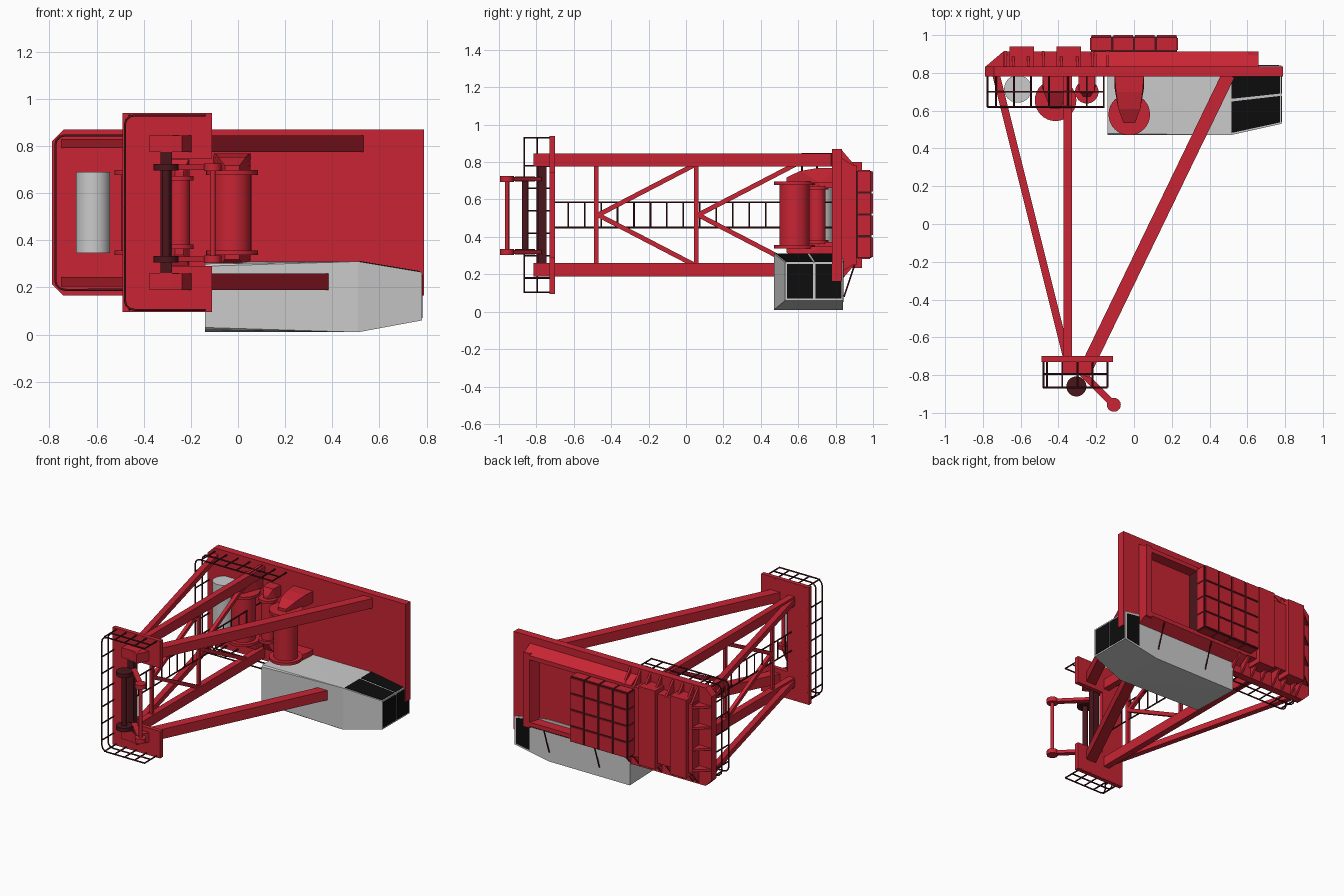
import bpy, bmesh, math
from mathutils import Vector

if "Cube" in bpy.data.objects:
    bpy.data.objects.remove(bpy.data.objects["Cube"])


def material(name, rgb):
    m = bpy.data.materials.new(name)
    m.diffuse_color = (*rgb, 1)
    m.use_nodes = True
    m.node_tree.nodes["Principled BSDF"].inputs["Base Color"].default_value = m.diffuse_color
    return m


RED = material("red_paint", (0.58, 0.018, 0.034))
DARK = material("dark_red", (0.07, 0.008, 0.012))
BLACK = material("black", (0.004, 0.004, 0.004))
MID = 0.5175  # mirror height of the frame


def finish(name, bm, mat):
    bmesh.ops.recalc_face_normals(bm, faces=bm.faces[:])
    me = bpy.data.meshes.new(name)
    bm.to_mesh(me)
    bm.free()
    ob = bpy.data.objects.new(name, me)
    bpy.context.collection.objects.link(ob)
    if mat:
        me.materials.append(mat)
    return ob


def hull(name, pts, mat=RED):
    bm = bmesh.new()
    for p in pts:
        bm.verts.new(p)
    bmesh.ops.convex_hull(bm, input=bm.verts[:])
    bmesh.ops.dissolve_limit(bm, angle_limit=0.01, verts=bm.verts[:], edges=bm.edges[:])
    return finish(name, bm, mat)


def box(name, x0, x1, y0, y1, z0, z1, mat=RED):
    return hull(name, [(x, y, z) for x in (x0, x1) for y in (y0, y1) for z in (z0, z1)], mat)


def prism(name, pts, axis, a, b, mat=RED):
    place = {'x': lambda u, v, d: (d, u, v), 'y': lambda u, v, d: (u, d, v),
             'z': lambda u, v, d: (u, v, d)}[axis]
    bm = bmesh.new()
    lo = [bm.verts.new(place(u, v, a)) for u, v in pts]
    hi = [bm.verts.new(place(u, v, b)) for u, v in pts]
    bm.faces.new(lo)
    bm.faces.new(hi)
    n = len(pts)
    for i in range(n):
        bm.faces.new((lo[i], lo[(i + 1) % n], hi[(i + 1) % n], hi[i]))
    return finish(name, bm, mat)


def beam(name, p, q, w, h, mat=RED):
    p, q = Vector(p), Vector(q)
    d = (q - p).normalized()
    side = d.cross(Vector((0, 0, 1)))
    side = side.normalized() if side.length > 0.01 else Vector((1, 0, 0))
    up = side.cross(d)
    return hull(name, [e + side * s * w / 2 + up * t * h / 2
                       for e in (p, q) for s in (-1, 1) for t in (-1, 1)], mat)


def cyl(name, x, y, z0, z1, r, mat=RED, n=32):
    bpy.ops.mesh.primitive_cylinder_add(vertices=n, radius=r, depth=z1 - z0,
                                        location=(x, y, (z0 + z1) / 2))
    ob = bpy.context.object
    ob.name = name
    bpy.ops.object.shade_smooth_by_angle(angle=math.radians(35))
    if mat:
        ob.data.materials.append(mat)
    return ob


def tube(name, paths, r, mat=DARK):
    cu = bpy.data.curves.new(name, 'CURVE')
    cu.dimensions = '3D'
    cu.bevel_depth = r
    cu.bevel_resolution = 1
    cu.use_fill_caps = True
    for path in paths:
        s = cu.splines.new('POLY')
        s.points.add(len(path) - 1)
        for pt, co in zip(s.points, path):
            pt.co = (*co, 1)
    cu.materials.append(mat)
    ob = bpy.data.objects.new(name, cu)
    bpy.context.collection.objects.link(ob)


def railing(name, x0, x1, z0, z1, ys, yplate, xposts, zposts):
    # C-shaped rails with rounded corners, plus posts back to the plate
    r = 0.04
    arc = [(math.sin(a) * r, math.cos(a) * r) for a in (0, math.pi / 6, math.pi / 3, math.pi / 2)]
    loop = [(x1, z1)] + [(x0 + r - s, z1 - r + c) for s, c in arc]
    loop += [(x0 + r - s, z0 + r - c) for s, c in reversed(arc)] + [(x1, z0)]
    paths = [[(x, y, z) for x, z in loop] for y in ys]
    paths += [[(x, ys[0], z), (x, yplate, z)] for x in xposts for z in (z0, z1)]
    paths += [[(x0, ys[0], z), (x0, yplate, z)] for z in zposts]
    tube(name, paths, 0.005)


# rear plate with chamfered left corners
prism("rear_plate", [(0.79, 0.165), (0.79, 0.87), (-0.74, 0.87), (-0.79, 0.82),
                     (-0.79, 0.215), (-0.74, 0.165)], 'y', 0.78, 0.835)
# front plate, open on its right side
prism("front_plate", [(-0.49, 0.095), (-0.11, 0.095), (-0.11, 0.29), (-0.32, 0.29),
                      (-0.32, 0.745), (-0.11, 0.745), (-0.11, 0.94), (-0.49, 0.94)],
      'y', -0.73, -0.70)

# long chords, top and bottom
for tag, s in (("upper", 1), ("lower", -1)):
    z = MID + s * 0.293
    beam(tag + "_middle_chord", (-0.352, -0.79, z), (-0.352, 0.79, z), 0.045, 0.07)
    beam(tag + "_left_chord", (-0.355, -0.71, z), (-0.73, 0.79, z), 0.04, 0.04)
    beam(tag + "_right_chord", (-0.27, -0.80, z), (0.50, 0.79, z), 0.07, 0.07)
    box(tag + "_end_bracket", -0.375, -0.25, -0.79, -0.73, z - 0.036, z + 0.036)

# K bracing in the middle frame
for y in (-0.48, 0.055):
    beam("brace_post", (-0.352, y, 0.25), (-0.352, y, 0.785), 0.022, 0.022)
    for s in (1, -1):
        beam("brace_diagonal", (-0.352, y + 0.01, MID), (-0.352, y + 0.53, MID + s * 0.27), 0.025, 0.025)

# ladder along the frame
tube("ladder", [[(-0.352, -0.70, z), (-0.352, 0.78, z)] for z in (0.45, 0.585)] +
     [[(-0.352, -0.63 + i * 0.088, 0.45), (-0.352, -0.63 + i * 0.088, 0.585)] for i in range(16)], 0.005)

# safety rails
railing("front_railing", -0.48, -0.14, 0.105, 0.93, (-0.865, -0.795), -0.70,
        (-0.46, -0.38, -0.30, -0.22, -0.14), [0.18 + i * 0.12 for i in range(6)])
railing("rear_railing", -0.775, -0.155, 0.19, 0.845, (0.62, 0.70), 0.79,
        (-0.73, -0.635, -0.545, -0.45, -0.35, -0.25, -0.16), [0.27 + i * 0.12 for i in range(5)])

# winches: drum, flanges and wedge brackets fixed to the rear plate
for name, x, y, r, zh, bw in (("large_winch", -0.025, 0.58, 0.11, 0.17, 0.078),
                              ("left_winch", -0.415, 0.655, 0.11, 0.17, 0.07),
                              ("small_winch", -0.25, 0.70, 0.062, 0.145, 0.045)):
    cyl(name + "_drum", x, y, MID - zh, MID + zh, r * 0.74)
    for s in (1, -1):
        z = MID + s * zh
        cyl(name + "_flange", x, y, z - 0.01, z + 0.01, r)
        t = y - 0.4 * r
        top = z + s * 0.08
        hull(name + "_bracket", [(x + i * w, yy, zz) for i in (1, -1) for w, yy, zz in (
            (bw, 0.79, z), (bw, 0.79, top), (bw, 0.72, z), (bw * 0.9, 0.7, top),
            (bw * 0.75, y + 0.03, top - s * 0.015), (bw * 0.4, t, z), (bw * 0.4, t, z + s * 0.03))])

# grey tank
cyl("tank", -0.615, 0.715, 0.345, 0.69, 0.073, None)

# front guide rollers, column and swing arm
box("roller_column", -0.328, -0.28, -0.79, -0.745, 0.25, 0.785, DARK)
cyl("roller_shaft", -0.305, -0.86, 0.31, 0.72, 0.018, DARK, 16)
for z in (0.32, 0.71):
    cyl("guide_roller", -0.305, -0.86, z - 0.014, z + 0.014, 0.053, DARK)
    beam("swing_arm", (-0.28, -0.785, z), (-0.11, -0.955, z), 0.035, 0.022)
    cyl("arm_pad", -0.107, -0.957, z - 0.016, z + 0.016, 0.037, RED, 20)
cyl("arm_rod", -0.107, -0.957, 0.31, 0.72, 0.012, RED, 12)

# machinery cabin with tapered right end
A = [(0.51, 0.47, 0.01), (0.51, 0.47, 0.31), (0.51, 0.84, 0.31), (0.51, 0.84, 0.01)]
B = [(0.78, 0.53, 0.06), (0.78, 0.53, 0.265), (0.78, 0.84, 0.265), (0.78, 0.84, 0.06)]
hull("cabin", A + B + [(-0.14, y, z) for y, z in ((0.48, 0.02), (0.48, 0.30), (0.47, 0.03),
     (0.84, 0.31), (0.84, 0.01), (0.47, 0.29))], None)


def panel(name, corners, u0, u1, v0, v1):
    # thin black panel laid on a quad face, inset by u and v fractions
    a, b, c, d = map(Vector, corners)
    n = (b - a).cross(d - a).normalized() * 0.003
    pts = [a.lerp(b, u).lerp(d.lerp(c, u), v) for u in (u0, u1) for v in (v0, v1)]
    hull(name, [p + n * k for p in pts for k in (-1, 1)], BLACK)


for v0, v1 in ((0.03, 0.48), (0.52, 0.97)):
    panel("end_grille", (B[0], B[3], B[2], B[1]), v0, v1, 0.05, 0.95)
    panel("top_grille", (A[1], B[1], B[2], A[2]), 0.02, 0.97, v0, v1)
panel("side_grille", (A[2], B[2], B[3], A[3]), 0.55, 0.95, 0.06, 0.94)

# struts from the rear frame to the cabin
tube("cabin_struts", [[(x, 0.905, 0.26), (x, 0.845, 0.08)] for x in (0.5, 0.1)], 0.005)

# rear body: block, sloping left end, frame bars, posts
hull("rear_block", [(x, y, z) for x, y, g in ((-0.69, 0.83, 0), (-0.69, 0.912, 0),
     (-0.2, 0.83, 0), (-0.2, 0.912, 0)) for z in (0.27, 0.77)])
for s in (1, -1):
    z = MID + s * 0.255
    hull("frame_rail", [(x, y, zz) for x in (-0.2, 0.66) for y, zz in (
        (0.83, z + s * 0.05), (0.83, z - s * 0.03), (0.912, z - s * 0.03), (0.912, z))])
prism("frame_end_bar", [(0.58, 0.83), (0.66, 0.83), (0.66, 0.912), (0.61, 0.912)], 'z', 0.25, 0.785)
for x0, x1 in ((-0.66, -0.53), (-0.41, -0.28)):
    box("rear_post", x0, x1, 0.83, 0.94, 0.235, 0.80)

# triangular gussets along top, bottom and left edge
for x in (-0.68, -0.64, -0.56, -0.48, -0.385, -0.30, -0.22, -0.14):
    for s in (1, -1):
        prism("edge_gusset", [(0.83, MID + s * 0.35), (0.915, MID + s * 0.25), (0.83, MID + s * 0.24)],
              'x', x - 0.007, x + 0.007)
for z in (0.29, 0.44, 0.595, 0.745):
    prism("left_gusset", [(-0.79, 0.83), (-0.69, 0.915), (-0.68, 0.83)], 'z', z - 0.008, z + 0.008)

# counterweight: 4 x 4 blocks over a dark core
box("counterweight_core", -0.228, 0.228, 0.83, 0.992, 0.287, 0.753, DARK)
for i in range(4):
    for j in range(4):
        x, z = -0.1725 + i * 0.115, 0.345 + j * 0.117
        box("counterweight_block", x - 0.052, x + 0.052, 0.915, 1.0, z - 0.053, z + 0.053)
        if i in (0, 3):
            k = 1 if i else -1
            box("counterweight_side", x, x + k * 0.06, 0.92, 0.985, z - 0.053, z + 0.053)
        if j in (0, 3):
            k = 1 if j else -1
            box("counterweight_cap", x - 0.052, x + 0.052, 0.92, 0.985, *sorted((z, z + k * 0.062)))
